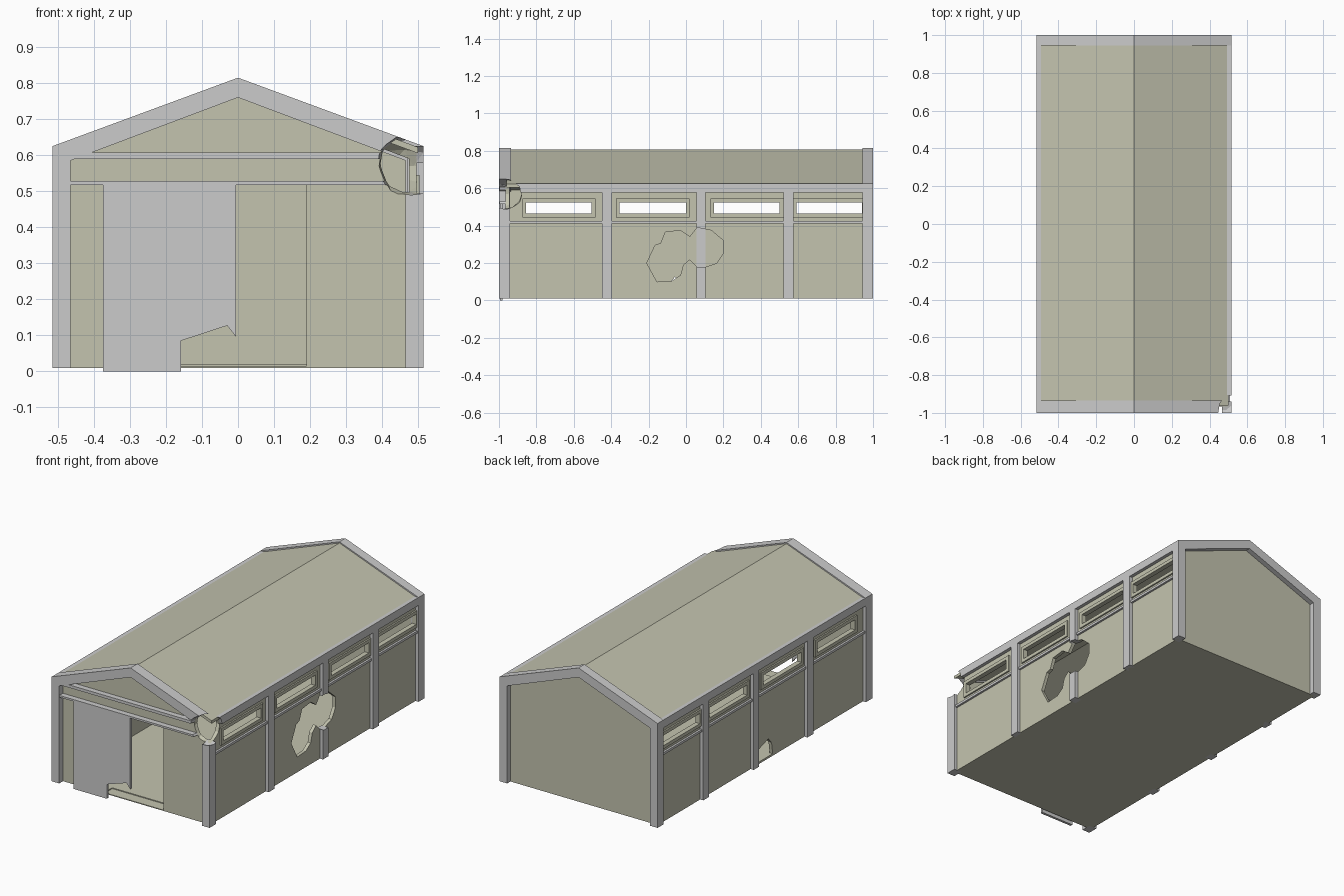
import bpy, bmesh, random
from mathutils import Vector

if "Cube" in bpy.data.objects:
    bpy.data.objects.remove(bpy.data.objects["Cube"])

random.seed(4)
olive = bpy.data.materials.new("olive_panel")
olive.diffuse_color = (0.55, 0.55, 0.43, 1)
olive.use_nodes = True
olive.node_tree.nodes["Principled BSDF"].inputs["Base Color"].default_value = olive.diffuse_color


def finish(name, bm, mat=None):
    bmesh.ops.recalc_face_normals(bm, faces=bm.faces)
    me = bpy.data.meshes.new(name)
    bm.to_mesh(me)
    bm.free()
    if mat:
        me.materials.append(mat)
    ob = bpy.data.objects.new(name, me)
    bpy.context.collection.objects.link(ob)
    return ob


def prism(name, pts, axis, a, b, mat=None):
    """Extrude a 2D outline along x (outline y,z) or along y (outline x,z)."""
    bm = bmesh.new()
    place = (lambda u, v, t: (t, u, v)) if axis == 'x' else (lambda u, v, t: (u, t, v))
    f = bm.faces.new([bm.verts.new(place(u, v, a)) for u, v in pts])
    ext = bmesh.ops.extrude_face_region(bm, geom=[f])
    d = Vector(place(0, 0, b - a))
    bmesh.ops.translate(bm, vec=d, verts=[v for v in ext['geom'] if isinstance(v, bmesh.types.BMVert)])
    return finish(name, bm, mat)


def box(name, x, y, z, mat=None):
    return prism(name, [(x[0], z[0]), (x[1], z[0]), (x[1], z[1]), (x[0], z[1])], 'y', y[0], y[1], mat)


def helper(ob):
    ob.hide_render = True
    ob.hide_viewport = False
    ob.display_type = 'WIRE'
    ob.hide_set(True)
    return ob


def cut(ob, *cutters):
    for c in cutters:
        m = ob.modifiers.new("cut", 'BOOLEAN')
        m.operation = 'DIFFERENCE'
        m.solver = 'EXACT'
        m.object = c


# Damage cutters
wall_hole = helper(prism("wall_hole_cutter", [
    (-.21, .20), (-.165, .295), (-.135, .305), (-.11, .365), (-.03, .375), (.02, .34),
    (.06, .39), (.135, .375), (.2, .32), (.2, .255), (.165, .2), (.105, .18), (.06, .18),
    (.02, .22), (-.015, .19), (-.03, .135), (-.075, .105), (-.155, .10)], 'x', .44, .56))
low_hole = helper(prism("low_hole_cutter", [
    (.05, .022), (.05, .09), (-.06, .125), (-.09, .09), (-.10, .022)], 'x', -.56, -.44))
door_bite = helper(prism("door_bite_cutter", [
    (-.158, -.05), (-.158, .085), (-.03, .127), (-.005, .095), (.05, .095), (.05, -.05)],
    'y', -1.05, -.95))
bm = bmesh.new()
bmesh.ops.create_icosphere(bm, subdivisions=2, radius=1)
for v in bm.verts:
    r = random.uniform(.88, 1.1)
    v.co = Vector((.487 + v.co.x * .107 * r, -.985 + v.co.y * .12 * r, .57 + v.co.z * .09 * r))
corner_bite = helper(finish("corner_bite_cutter", bm))

# Wall shell: hollow house with doorway and windows
shell = prism("walls", [(-.495, .01), (.495, .01), (.495, .61), (0, .795), (-.495, .61)],
              'y', -.965, .97, olive)
inside = helper(prism("inside_cutter", [(-.475, .02), (.475, .02), (.475, .59), (0, .77), (-.475, .59)],
                      'y', -.945, .95))
doorway = helper(box("doorway_cutter", (-.19, .19), (-1.1, -.9), (.015, .52)))
cut(shell, inside, doorway)
openings = [(-.855, -.505), (-.355, 0), (.15, .5), (.59, .94)]
bays = [(-.94, -.45), (-.395, .055), (.105, .52), (.575, .945)]
for i, (o, b) in enumerate(zip(openings, bays)):
    cut(shell, helper(box(f"window_cutter_{i}", (-.6, .6), o, (.465, .525))))
cut(shell, wall_hole, low_hole, corner_bite)

# Roof
prism("roof", [(-.5, .622), (0, .808), (.5, .622), (.5, .605), (0, .79), (-.5, .605)],
      'y', -.96, .97, olive)

# Side framing, both sides
for side, s in (("right", 1), ("left", -1)):
    xs = lambda a, b: (a, b) if s > 0 else (-b, -a)
    for i, (a, b) in enumerate([(-.45, -.395), (.055, .105), (.52, .575)]):
        p = box(f"{side}_post_{i}", xs(.47, .515), (a, b), (.01, .6))
        if s > 0 and i == 1:
            cut(p, wall_hole)
    front = box(f"{side}_front_corner_post", xs(.465, .515), (-1, -.94), (.01, .6))
    box(f"{side}_back_corner_post", xs(.465, .515), (.945, 1), (.01, .6))
    beam = box(f"{side}_eave_beam", xs(.485, .515), (-.97, .97), (.578, .625))
    box(f"{side}_sill_rail", xs(.49, .507), (-.95, .95), (.412, .426))
    if s > 0:
        cut(front, corner_bite)
        cut(beam, corner_bite)
    # Raised window surrounds
    for i, (o, b) in enumerate(zip(openings, bays)):
        x = xs(.49, .504)
        fr = box(f"{side}_window_frame_{i}", x, (o[0] - .02, min(o[1] + .02, .945)), (.445, .545), olive)
        cut(fr, bpy.data.objects[f"window_cutter_{i}"])

# Gable trims
chevron = [(-.515, .625), (0, .815), (.515, .625), (.515, .57), (.465, .585),
           (0, .76), (-.465, .585), (-.515, .57)]
cut(prism("front_gable_trim", chevron, 'y', -1, -.935), corner_bite)
prism("back_gable_trim", chevron, 'y', .945, 1)

# Door rails and sliding door
for name, z in (("upper_door_rail", (.59, .607)), ("lower_door_rail", (.517, .528))):
    cut(box(name, (-.513, .513), (-.998, -.96), z), corner_bite)
door = box("sliding_door", (-.375, -.006), (-.995, -.98), (0, .52))
cut(door, door_bite)
